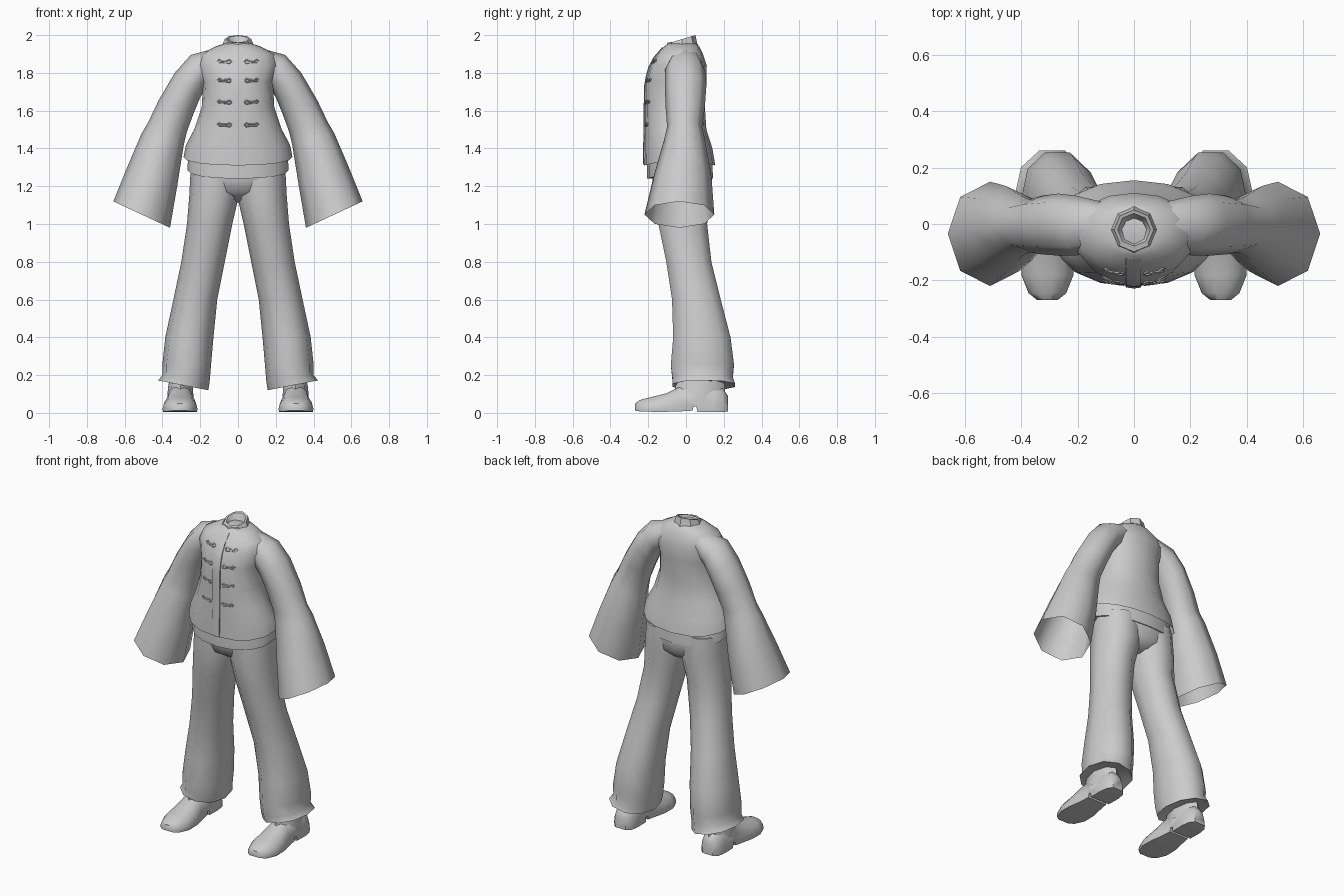
import bpy, bmesh, math
from mathutils import Vector
from mathutils.bvhtree import BVHTree

if "Cube" in bpy.data.objects:
    bpy.data.objects.remove(bpy.data.objects["Cube"])


def ring(a, b, yf, yb, n=8, dip=0.0, power=1.0):
    """Closed section spanning a..b in the xz plane and yf..yb in depth."""
    pts = []
    for i in range(n):
        t = 2 * math.pi * i / n
        c, s = math.cos(t), math.sin(t)
        c = math.copysign(abs(c) ** power, c)
        s = math.copysign(abs(s) ** power, s)
        pts.append(Vector(((a[0] + b[0]) / 2 + (b[0] - a[0]) / 2 * c,
                           (yf + yb) / 2 + (yb - yf) / 2 * s,
                           (a[1] + b[1]) / 2 + (b[1] - a[1]) / 2 * c - dip * abs(s))))
    return pts


def finish(name, bm, mirror=False, angle=55):
    bmesh.ops.recalc_face_normals(bm, faces=bm.faces)
    me = bpy.data.meshes.new(name)
    bm.to_mesh(me)
    bm.free()
    ob = bpy.data.objects.new(name, me)
    bpy.context.collection.objects.link(ob)
    bpy.ops.object.select_all(action='DESELECT')
    ob.select_set(True)
    bpy.context.view_layer.objects.active = ob
    bpy.ops.object.shade_smooth_by_angle(angle=math.radians(angle))
    if mirror:
        ob.modifiers.new("mirror", 'MIRROR').use_mirror_merge = False
    return ob


def loft(name, rings, start=False, end=False, mirror=False, angle=55):
    bm = bmesh.new()
    vs = [[bm.verts.new(p) for p in r] for r in rings]
    n = len(rings[0])
    for r0, r1 in zip(vs, vs[1:]):
        for i in range(n):
            j = (i + 1) % n
            bm.faces.new((r0[i], r0[j], r1[j], r1[i]))
    if start:
        bm.faces.new(vs[0])
    if end:
        bm.faces.new(vs[-1])
    return finish(name, bm, mirror, angle)


def body(rows, n=16, power=0.92):
    return [ring((-w, z), (w, z), f, b, n, d, power) for z, w, f, b, d in rows]


# Jacket torso: z, half width, front y, back y, hem dip
jacket = loft("jacket_torso", body([
    (1.955, .075, -.095, .055, 0), (1.94, .12, -.115, .07, 0),
    (1.90, .195, -.155, .09, 0), (1.84, .215, -.19, .11, 0),
    (1.75, .185, -.215, .108, 0), (1.62, .192, -.217, .10, 0),
    (1.50, .232, -.218, .108, 0), (1.42, .275, -.22, .14, .02),
    (1.355, .288, -.222, .155, .045)]), start=True)
dg = bpy.context.evaluated_depsgraph_get()
tree = BVHTree.FromObject(jacket, dg)


def on_front(x, z, lift):
    hit = tree.ray_cast(Vector((x, -1, z)), Vector((0, 1, 0)))[0]
    return Vector((x, (hit.y if hit else -.21) - lift, z))


# Undershirt hem peeking out below the jacket
loft("undershirt_hem", body([
    (1.42, .255, -.20, .125, 0), (1.34, .265, -.207, .14, .03),
    (1.285, .268, -.207, .143, .045), (1.285, .25, -.185, .13, .045)]))

# Standing collar, tilted forward, with a funnel inside
col = [ring((-r, z), (r, z), -.02 - r, -.02 + r) for r, z in
       ((.088, 1.935), (.078, 1.96), (.07, 1.985), (.058, 1.985), (.03, 1.93))]
for k in (2, 3):
    for p in col[k]:
        p.z += .3 * p.y
loft("collar", col, end=True, angle=40)

# Front placket strip draped on the chest
bm = bmesh.new()
rows = []
for i in range(13):
    z = 1.315 + (1.935 - 1.315) * i / 12
    rows.append([bm.verts.new(on_front(x, z, l)) for x, l in
                 ((-.03, -.002), (-.029, .006), (0, .007), (.024, .006), (.025, -.002))])
for a, b in zip(rows, rows[1:]):
    for i in range(4):
        bm.faces.new((a[i], a[i + 1], b[i + 1], b[i]))
finish("front_placket", bm, angle=40)

# Knotted cord fastenings, four rows on both sides
for row, z in enumerate((1.86, 1.76, 1.645, 1.525)):
    for side in (-1, 1):
        cu = bpy.data.curves.new("cord_fastening", 'CURVE')
        cu.dimensions = '3D'
        cu.bevel_depth = .004
        cu.bevel_resolution = 0
        sp = cu.splines.new('POLY')
        path = ((.035, 0), (.045, .009), (.06, .003), (.085, .002), (.1, .01),
                (.108, .004), (.1, -.004), (.06, -.006), (.045, -.01), (.035, 0))
        sp.points.add(len(path) - 1)
        for p, (x, dz) in zip(sp.points, path):
            p.co = (*on_front(side * x, z + dz, .002), 1)
        ob = bpy.data.objects.new(f"cord_fastening_{row}", cu)
        bpy.context.collection.objects.link(ob)

# Flared sleeves: inner edge, outer edge, front y, back y
loft("sleeve", [ring(*r) for r in (
    ((.10, 1.80), (.14, 1.925), -.09, .08),
    ((.16, 1.735), (.25, 1.895), -.112, .10),
    ((.20, 1.67), (.335, 1.80), -.112, .108),
    ((.235, 1.585), (.42, 1.655), -.108, .10),
    ((.27, 1.49), (.475, 1.54), -.10, .085),
    ((.287, 1.42), (.51, 1.48), -.115, .10),
    ((.322, 1.20), (.587, 1.30), -.172, .135),
    ((.36, .98), (.66, 1.12), -.22, .15))], mirror=True)

# Trouser seat
loft("trouser_seat", body([
    (1.36, .245, -.175, .125, 0), (1.24, .25, -.178, .137, 0),
    (1.17, .20, -.155, .13, 0), (1.13, .10, -.09, .09, 0),
    (1.115, .03, -.03, .04, 0)]), start=True, end=True)

# Trouser legs, flared at the hem and turned in to the ankle
loft("trouser_leg", [ring(*r, 10, 0, .92) for r in (
    ((-.01, 1.30), (.25, 1.30), -.172, .13),
    ((-.005, 1.15), (.258, 1.15), -.172, .138),
    ((.03, 1.0), (.27, 1.0), -.152, .118),
    ((.07, .80), (.30, .80), -.11, .14),
    ((.11, .60), (.342, .60), -.08, .19),
    ((.13, .40), (.385, .40), -.075, .243),
    ((.143, .25), (.40, .26), -.088, .262),
    ((.15, .165), (.40, .20), -.08, .255),
    ((.157, .12), (.424, .172), -.078, .268),
    ((.20, .14), (.38, .175), -.04, .225))], start=True, end=True, mirror=True)

# Shoes: y, half width, bottom z, top z lofted from toe to heel
shape = ((-1, .0), (-1.03, .2), (-.95, .5), (-.7, .85), (-.25, 1),
         (.25, 1), (.7, .85), (.95, .5), (1.03, .2), (1, .0))
shoe = ((-.27, .035, .012, .05), (-.245, .065, .008, .068), (-.18, .09, .006, .085),
        (-.10, .088, .006, .105), (-.03, .075, .008, .14), (.035, .066, .012, .155),
        (.04, .066, .035, .155), (.055, .066, .035, .155), (.06, .066, .004, .155),
        (.14, .068, .004, .15), (.195, .06, .004, .13), (.222, .035, .008, .09))
loft("shoe", [[Vector((.307 + w * u, y, lo + (hi - lo) * v)) for u, v in shape]
              for y, w, lo, hi in shoe], start=True, end=True, mirror=True, angle=45)

# Ankle openings of the shoes
loft("shoe_ankle", [ring(*r) for r in (
    ((.235, .08), (.375, .08), -.07, .21),
    ((.24, .14), (.37, .14), -.055, .205),
    ((.245, .19), (.36, .19), -.04, .195))], end=True, mirror=True)
